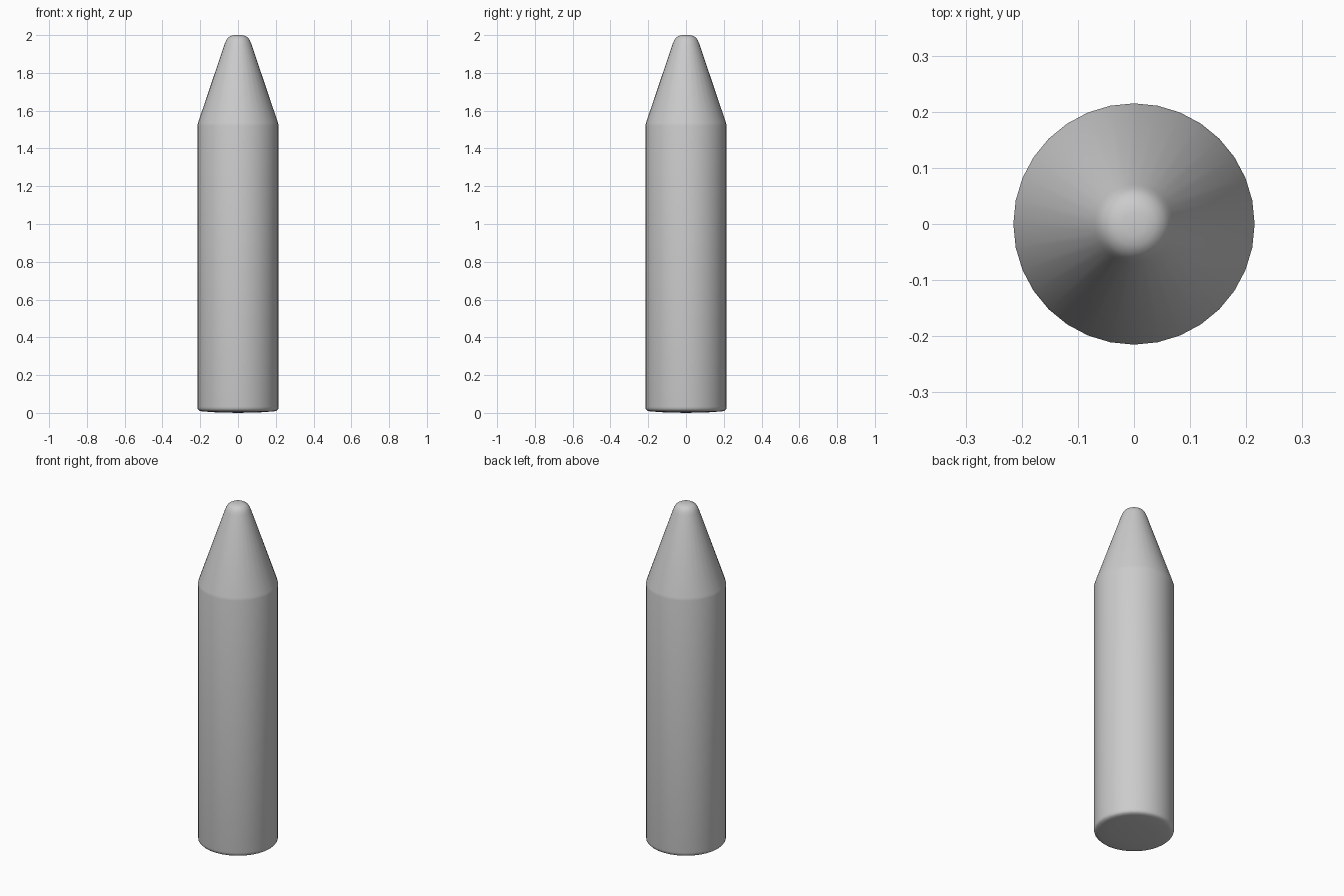
import bpy, bmesh, math

if "Cube" in bpy.data.objects:
    bpy.data.objects.remove(bpy.data.objects["Cube"])

SEGMENTS = 32

# Half profile (radius, height): base, straight barrel, cone, rounded tip
PROFILE = [(0, 0), (0.12, 0.003), (0.19, 0.008), (0.206, 0.012), (0.213, 0.02), (0.215, 0.032),
           (0.215, 1.52), (0.212, 1.535),
           (0.07, 1.955), (0.063, 1.972), (0.053, 1.987), (0.038, 1.996),
           (0.02, 2.0), (0, 2.0)]


def lathe(name, profile):
    bm = bmesh.new()
    verts = [bm.verts.new((r, 0, z)) for r, z in profile]
    edges = [bm.edges.new(pair) for pair in zip(verts, verts[1:])]
    bmesh.ops.spin(bm, geom=verts + edges, cent=(0, 0, 0), axis=(0, 0, 1),
                   angle=math.tau, steps=SEGMENTS, use_merge=False)
    bmesh.ops.remove_doubles(bm, verts=bm.verts, dist=0.0005)
    bmesh.ops.recalc_face_normals(bm, faces=bm.faces)
    mesh = bpy.data.meshes.new(name)
    bm.to_mesh(mesh)
    bm.free()
    obj = bpy.data.objects.new(name, mesh)
    bpy.context.collection.objects.link(obj)
    return obj


# Crayon-shaped stick in one piece
stick = lathe("crayon_stick", PROFILE)
bpy.context.view_layer.objects.active = stick
stick.select_set(True)
bpy.ops.object.shade_smooth_by_angle(angle=math.radians(40))
